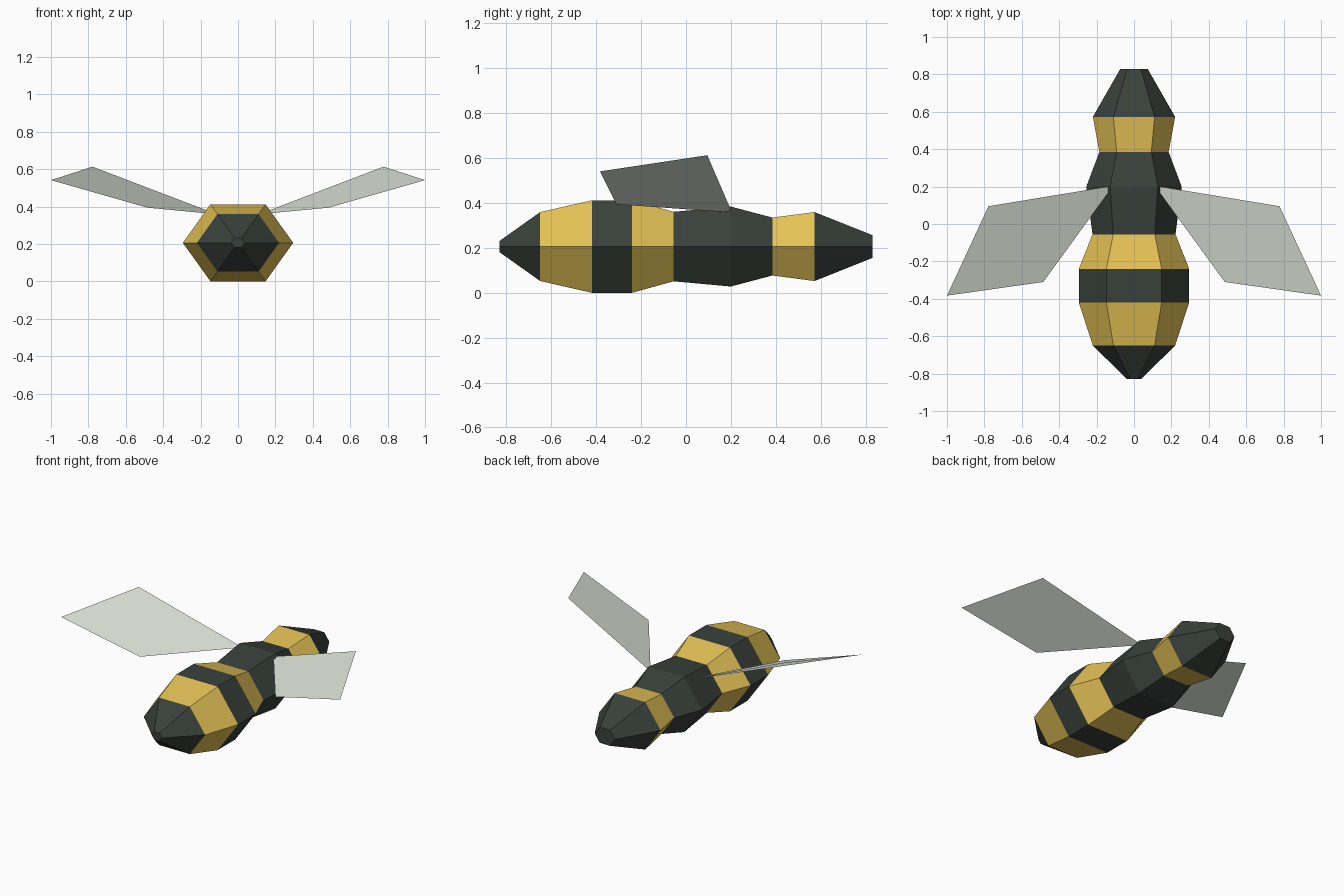
import bpy, math

if "Cube" in bpy.data.objects:
    bpy.data.objects.remove(bpy.data.objects["Cube"])


def srgb(r, g, b):
    def lin(c):
        c /= 255
        return c / 12.92 if c <= 0.04045 else ((c + 0.055) / 1.055) ** 2.4
    return (lin(r), lin(g), lin(b), 1)


def material(name, rgb):
    m = bpy.data.materials.new(name)
    m.diffuse_color = srgb(*rgb)
    m.use_nodes = True
    m.node_tree.nodes["Principled BSDF"].inputs["Base Color"].default_value = m.diffuse_color
    return m


def make(name, verts, faces, mats):
    mesh = bpy.data.meshes.new(name)
    mesh.from_pydata(verts, [], faces)
    for m in mats:
        mesh.materials.append(m)
    mesh.update()
    obj = bpy.data.objects.new(name, mesh)
    bpy.context.collection.objects.link(obj)
    return obj


dark = material("dark green black", (57, 65, 59))
yellow = material("honey yellow", (228, 194, 86))
pale = material("pale wing grey", (220, 227, 216))

# Body: hexagonal rings (y, half width) from the pointed front to the blunt back
rings = [(-0.83, 0.037), (-0.65, 0.22), (-0.42, 0.295), (-0.24, 0.295),
         (-0.055, 0.222), (0.20, 0.255), (0.385, 0.185), (0.573, 0.22), (0.83, 0.073)]
striped = {1, 3, 6}          # ring gaps that are yellow
MID, SQUASH, N = 0.206, 0.806, 6

verts = [(r * math.cos(i * math.tau / N), y, MID + r * SQUASH * math.sin(i * math.tau / N))
         for y, r in rings for i in range(N)]
faces, stripe = [], []
for k in range(len(rings) - 1):
    for i in range(N):
        j = (i + 1) % N
        faces.append((k * N + i, k * N + j, (k + 1) * N + j, (k + 1) * N + i))
        stripe.append(1 if k in striped else 0)
last = (len(rings) - 1) * N
faces += [tuple(reversed(range(N))), tuple(range(last, last + N))]
stripe += [0, 0]
body = make("striped_body", verts, faces, [dark, yellow])
for p, s in zip(body.data.polygons, stripe):
    p.material_index = s

# Wings: one thin four-sided sheet per side, root buried in the body
wing = [(0.11, 0.205, 0.358), (0.485, -0.31, 0.394), (1.0, -0.383, 0.541), (0.778, 0.095, 0.613)]
for side, name in ((1, "right_wing"), (-1, "left_wing")):
    order = (0, 1, 2, 3) if side > 0 else (0, 3, 2, 1)
    make(name, [(side * x, y, z) for x, y, z in wing], [order], [pale])
